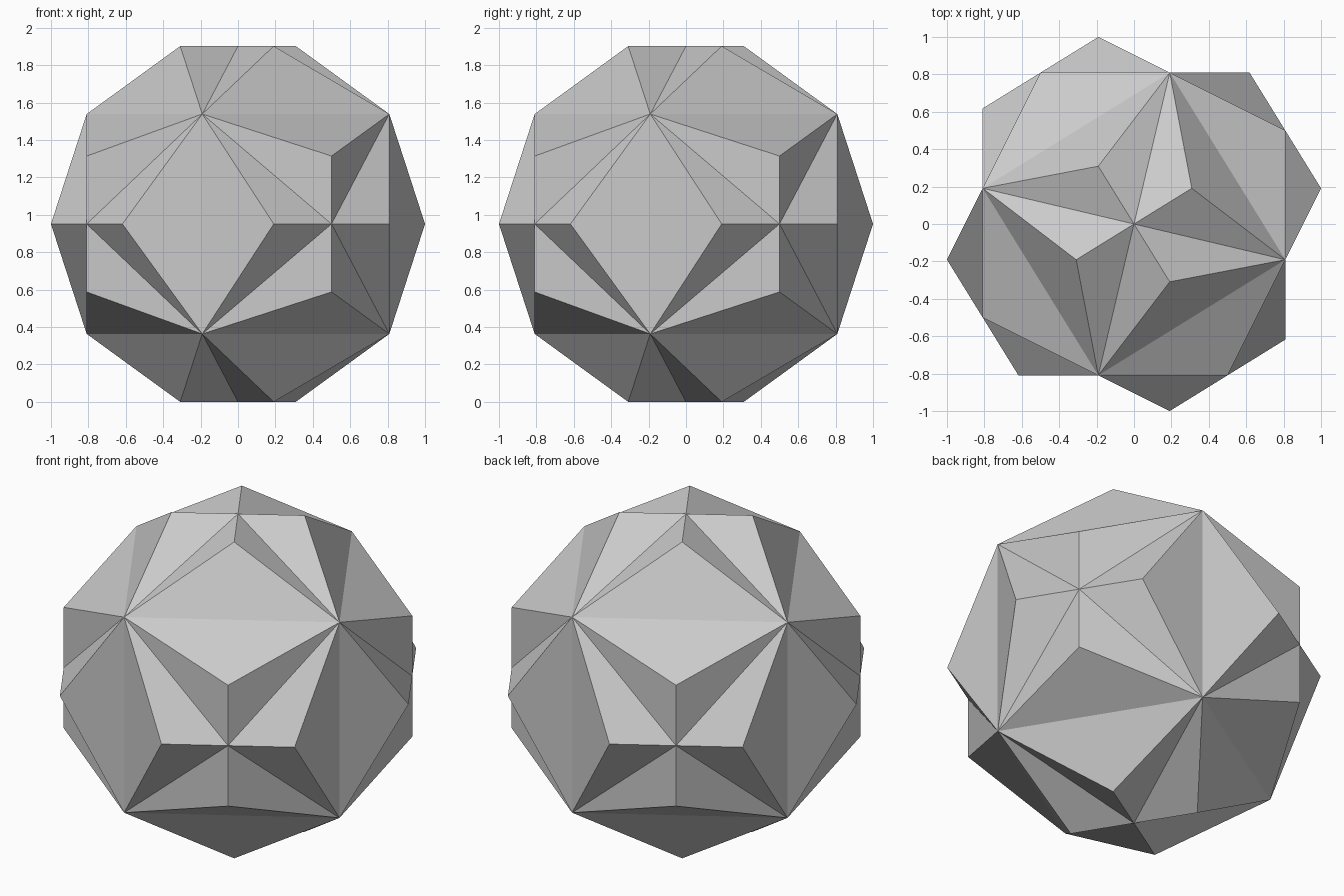
import bpy, bmesh, math
from mathutils import Matrix

if "Cube" in bpy.data.objects:
    bpy.data.objects.remove(bpy.data.objects["Cube"])

PHI = (1 + math.sqrt(5)) / 2
HALF_HEIGHT = math.sin(math.radians(72))   # centre to top edge, about 0.951
K = HALF_HEIGHT / PHI                      # half side of the inscribed cube
SIGNS = (-1, 1)


def dodecahedron(name, angle):
    """Regular dodecahedron with an edge on top, turned about z."""
    bm = bmesh.new()
    # Eight cube corners plus three sets of roof edges
    pts = [(a, b, c) for a in SIGNS for b in SIGNS for c in SIGNS]
    for a in SIGNS:
        for b in SIGNS:
            s, l = a / PHI, b * PHI
            pts += [(0, s, l), (s, l, 0), (l, 0, s)]
    for p in pts:
        bm.verts.new([K * v for v in p])
    bmesh.ops.convex_hull(bm, input=bm.verts[:])
    # Merge the hull triangles into pentagons
    bmesh.ops.dissolve_limit(bm, angle_limit=math.radians(2),
                             verts=bm.verts[:], edges=bm.edges[:])
    bmesh.ops.recalc_face_normals(bm, faces=bm.faces[:])
    bm.transform(Matrix.Translation((0, 0, HALF_HEIGHT)) @ Matrix.Rotation(angle, 4, 'Z'))
    mesh = bpy.data.meshes.new(name)
    bm.to_mesh(mesh)
    bm.free()
    obj = bpy.data.objects.new(name, mesh)
    bpy.context.collection.objects.link(obj)
    return obj


# Two interpenetrating solids sharing the cube corners, a quarter turn apart
tilt = math.atan(1 / PHI)
dodecahedron("first_dodecahedron", tilt)
dodecahedron("second_dodecahedron", tilt + math.pi / 2)
